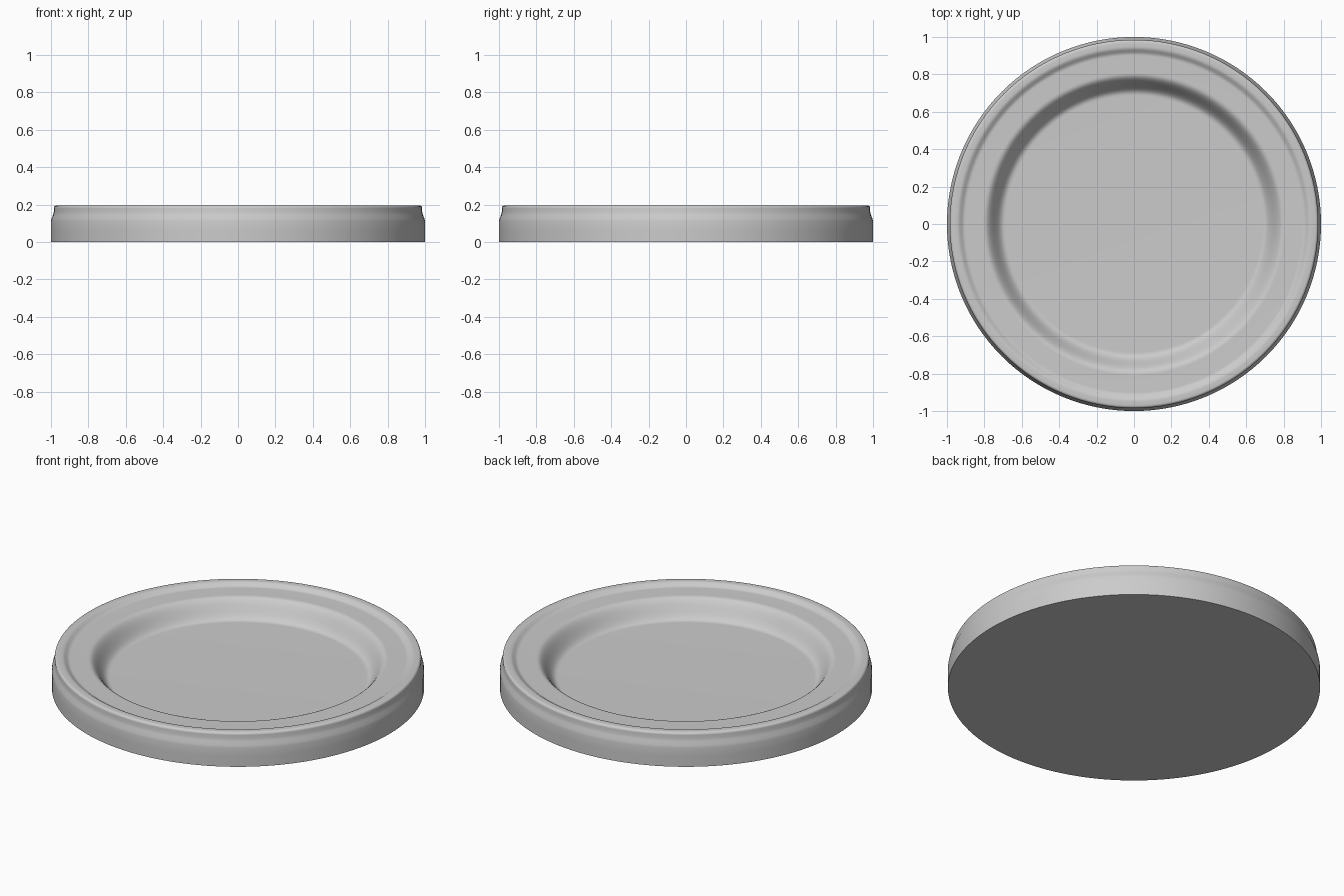
import bpy
import bmesh
import math

cube = bpy.data.objects.get("Cube")
if cube:
    bpy.data.objects.remove(cube, do_unlink=True)

SEGMENTS = 128


def flat_material(name, color):
    mat = bpy.data.materials.new(name)
    mat.use_nodes = True
    mat.diffuse_color = color
    mat.node_tree.nodes["Principled BSDF"].inputs["Base Color"].default_value = color
    return mat


def ease(r0, z0, r1, z1, steps=8):
    """S-shaped step between two flat heights, with level tangents at both ends."""
    points = []
    for i in range(steps + 1):
        t = i / steps
        s = t * t * t * (t * (6 * t - 15) + 10)
        points.append((r0 + (r1 - r0) * t, z0 + (z1 - z0) * s))
    return points


def arc(r, z, radius, start, end, steps=5):
    """Rounded corner between two angles in degrees."""
    angles = [math.radians(start + (end - start) * i / steps) for i in range(steps + 1)]
    return [(r + radius * math.cos(a), z + radius * math.sin(a)) for a in angles]


def lathe(name, profile, mat):
    """Spin a profile of (radius, height) points, closed on the axis at both ends."""
    bm = bmesh.new()
    verts = [bm.verts.new((r, 0, z)) for r, z in profile]
    edges = [bm.edges.new(pair) for pair in zip(verts, verts[1:])]
    bmesh.ops.spin(bm, geom=verts + edges, cent=(0, 0, 0), axis=(0, 0, 1),
                   angle=math.tau, steps=SEGMENTS, use_merge=True)
    bmesh.ops.remove_doubles(bm, verts=bm.verts, dist=0.0001)
    bmesh.ops.recalc_face_normals(bm, faces=bm.faces)
    mesh = bpy.data.meshes.new(name)
    bm.to_mesh(mesh)
    bm.free()
    mesh.materials.append(mat)
    obj = bpy.data.objects.new(name, mesh)
    bpy.context.collection.objects.link(obj)
    bpy.ops.object.select_all(action="DESELECT")
    obj.select_set(True)
    bpy.context.view_layer.objects.active = obj
    bpy.ops.object.shade_smooth_by_angle(angle=math.radians(40))
    return obj


# Flat base and upright skirt
profile = [(0, 0), (1.0, 0), (1.0, 0.06), (1.0, 0.11)]
# Shoulder narrowing to the neck
profile += [(0.997, 0.125), (0.989, 0.145), (0.985, 0.16)]
# Rounded outer rim
profile += arc(0.97, 0.18, 0.015, 0, 90)
# Small step down from the rim to the raised ring
profile += ease(0.95, 0.195, 0.90, 0.176)
# Deep step from the ring down to the sunken floor
profile += ease(0.81, 0.176, 0.685, 0.07, 16)
profile += [(0, 0.07)]

lathe("round_lid", profile, flat_material("light grey", (0.6, 0.6, 0.6, 1)))
